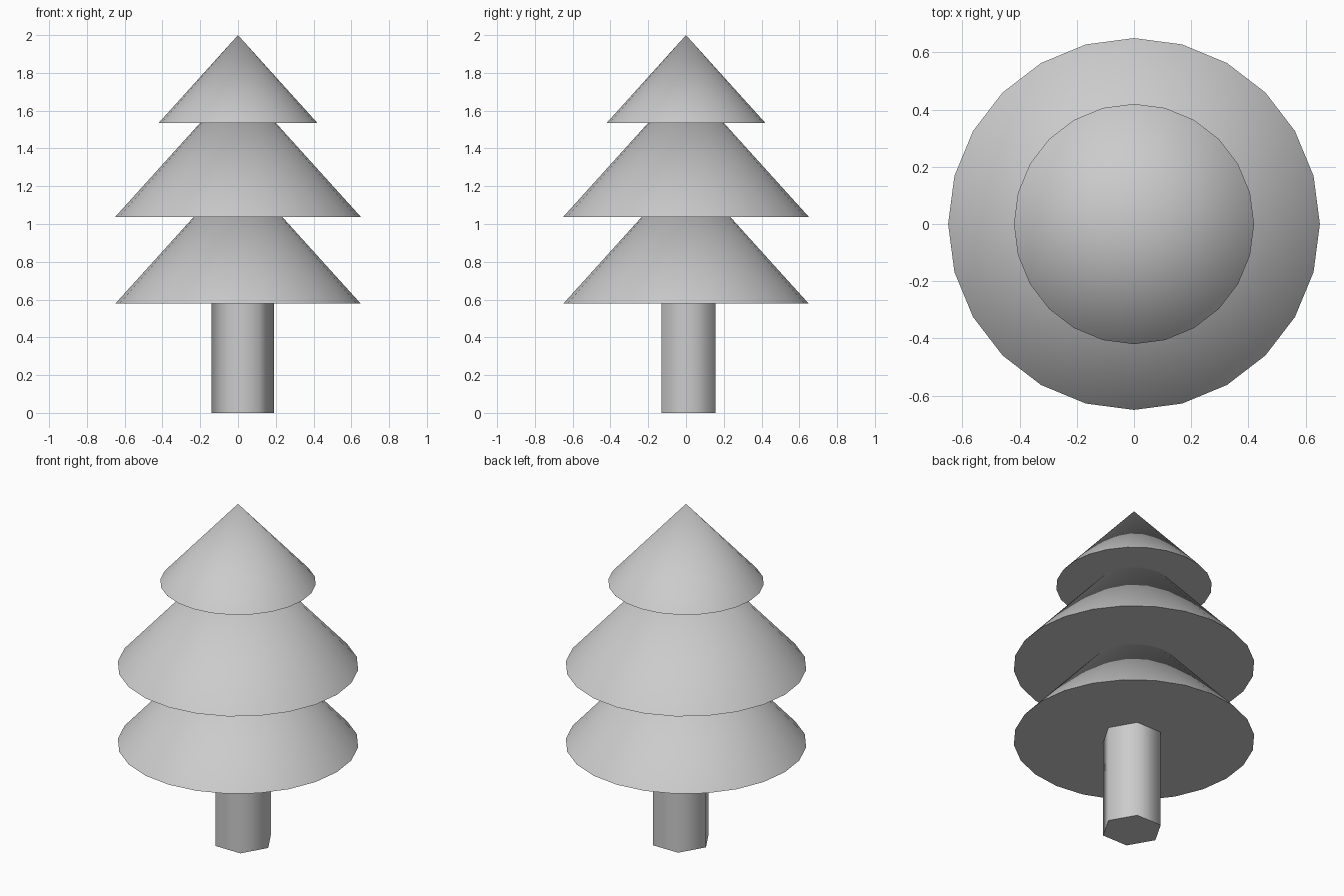
import bpy
from math import radians

if "Cube" in bpy.data.objects:
    bpy.data.objects.remove(bpy.data.objects["Cube"])


def cone(name, sides, r_bottom, r_top, z0, z1, centre=(0, 0), turn=0):
    """Capped cone or cylinder standing from z0 to z1, smooth except at its rim."""
    bpy.ops.mesh.primitive_cone_add(
        vertices=sides, radius1=r_bottom, radius2=r_top, depth=z1 - z0,
        location=(centre[0], centre[1], (z0 + z1) / 2),
        rotation=(0, 0, radians(turn)))
    obj = bpy.context.object
    obj.name = name
    bpy.ops.object.shade_smooth_by_angle(angle=radians(65))
    return obj


# Hexagonal trunk, slightly off centre, corners on the x axis
cone("trunk", 6, 0.165, 0.165, 0.0, 0.60, centre=(0.025, 0.0125), turn=30)

# Three overlapping foliage tiers: radius, base height, tip height
tiers = {
    "lower_foliage": (0.65, 0.578, 1.297),
    "middle_foliage": (0.65, 1.038, 1.757),
    "top_foliage": (0.42, 1.535, 2.0),
}
for name, (radius, base, tip) in tiers.items():
    cone(name, 24, radius, 0, base, tip)
